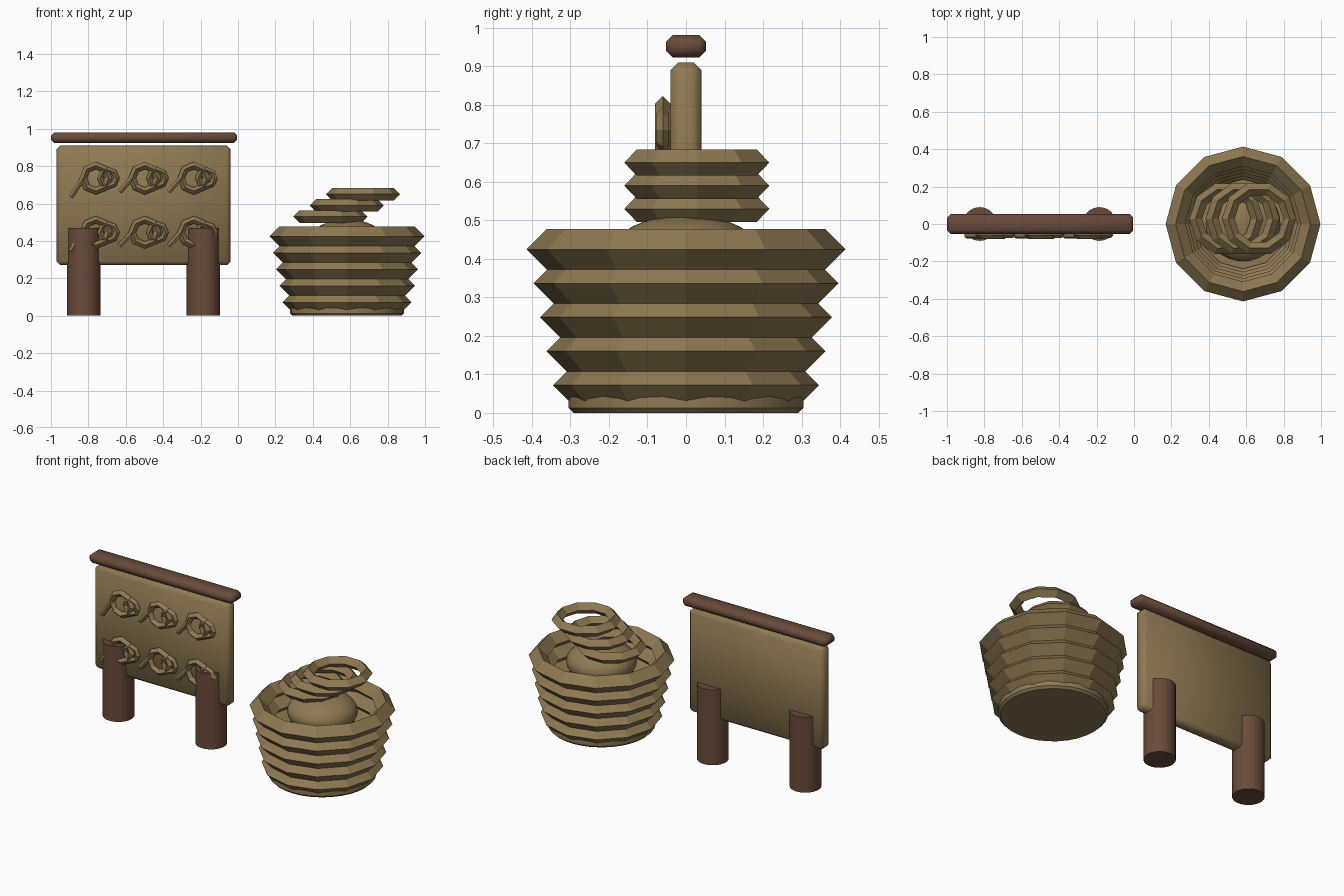
import bpy
from math import pi, atan2, hypot

cube = bpy.data.objects.get("Cube")
if cube:
    bpy.data.objects.remove(cube, do_unlink=True)


def material(name, colour):
    m = bpy.data.materials.new(name)
    m.use_nodes = True
    m.diffuse_color = colour
    bsdf = next(n for n in m.node_tree.nodes if n.type == "BSDF_PRINCIPLED")
    bsdf.inputs["Base Color"].default_value = colour
    bsdf.inputs["Roughness"].default_value = 0.8
    return m


STRAW = material("straw_tan", (0.27, 0.19, 0.085, 1))
WOOD = material("dark_wood", (0.14, 0.07, 0.043, 1))


def finish(name, mat, smooth=False):
    ob = bpy.context.object
    ob.name = name
    ob.data.materials.append(mat)
    if smooth:
        bpy.ops.object.shade_smooth_by_angle(angle=0.9)
    return ob


def bevel(ob, width, segments=1):
    mod = ob.modifiers.new("Bevel", "BEVEL")
    mod.width = width
    mod.segments = segments


def box(name, mat, centre, size, width):
    bpy.ops.mesh.primitive_cube_add(size=1, location=centre)
    ob = finish(name, mat)
    ob.scale = size
    bpy.ops.object.transform_apply(location=False, rotation=False, scale=True)
    bpy.ops.object.shade_smooth()
    bevel(ob, width)


def ring(name, centre, outer, thick, sides, upright=False):
    # Diamond-section hoop
    bpy.ops.mesh.primitive_torus_add(
        major_segments=sides, minor_segments=4, major_radius=outer - thick,
        minor_radius=thick, location=centre,
        rotation=(pi / 2 if upright else 0, 0, 0))
    finish(name, STRAW)


# Board with capping rail
box("board", STRAW, (-0.505, 0, 0.59), (0.93, 0.08, 0.64), 0.02)
box("top_rail", WOOD, (-0.502, 0, 0.952), (0.995, 0.105, 0.058), 0.018)

# Posts
for side, x in (("right", -0.825), ("left", -0.185)):
    bpy.ops.mesh.primitive_cylinder_add(
        vertices=32, radius=0.09, depth=0.47, location=(x, 0, 0.235))
    finish(side + "_post", WOOD, True)

# Twisted knots on the board: big loop, small loop and loose tail
for row, z in enumerate((0.445, 0.735)):
    for col in range(3):
        x = -0.76 + 0.262 * col
        tag = f"_{row}_{col}"
        ring("large_loop" + tag, (x, -0.06, z), 0.088, 0.02, 8, True)
        ring("small_loop" + tag, (x + 0.067, -0.06, z), 0.06, 0.016, 8, True)
        low = -0.1 if col == 0 else -0.072
        dx, dz = 0.07, 0.005 - low
        bpy.ops.mesh.primitive_cylinder_add(
            vertices=6, radius=0.015, depth=hypot(dx, dz),
            location=(x - 0.1, -0.062, z + low + dz / 2),
            rotation=(0, atan2(dx, dz), 0))
        finish("tail" + tag, STRAW)

# Basket base
bpy.ops.mesh.primitive_cylinder_add(
    vertices=32, radius=0.305, depth=0.06, location=(0.583, 0, 0.03))
bevel(finish("basket_base", STRAW, True), 0.013)

# Basket wall of stacked hoops
for i in range(5):
    ring(f"basket_hoop_{i}", (0.583, 0, 0.072 + 0.0882 * i),
         0.345 + 0.0172 * i, 0.053, 12)

# Domed filling
bpy.ops.mesh.primitive_uv_sphere_add(
    segments=32, ring_count=16, radius=0.2, location=(0.583, 0, 0.405))
filling = finish("filling", STRAW)
filling.scale.z = 0.55
bpy.ops.object.shade_smooth()

# Loose rings leaning up out of the basket
for i in range(3):
    ring(f"loose_ring_{i}", (0.494 + 0.087 * i, 0.028, 0.53 + 0.06 * i),
         0.198, 0.034, 10)
